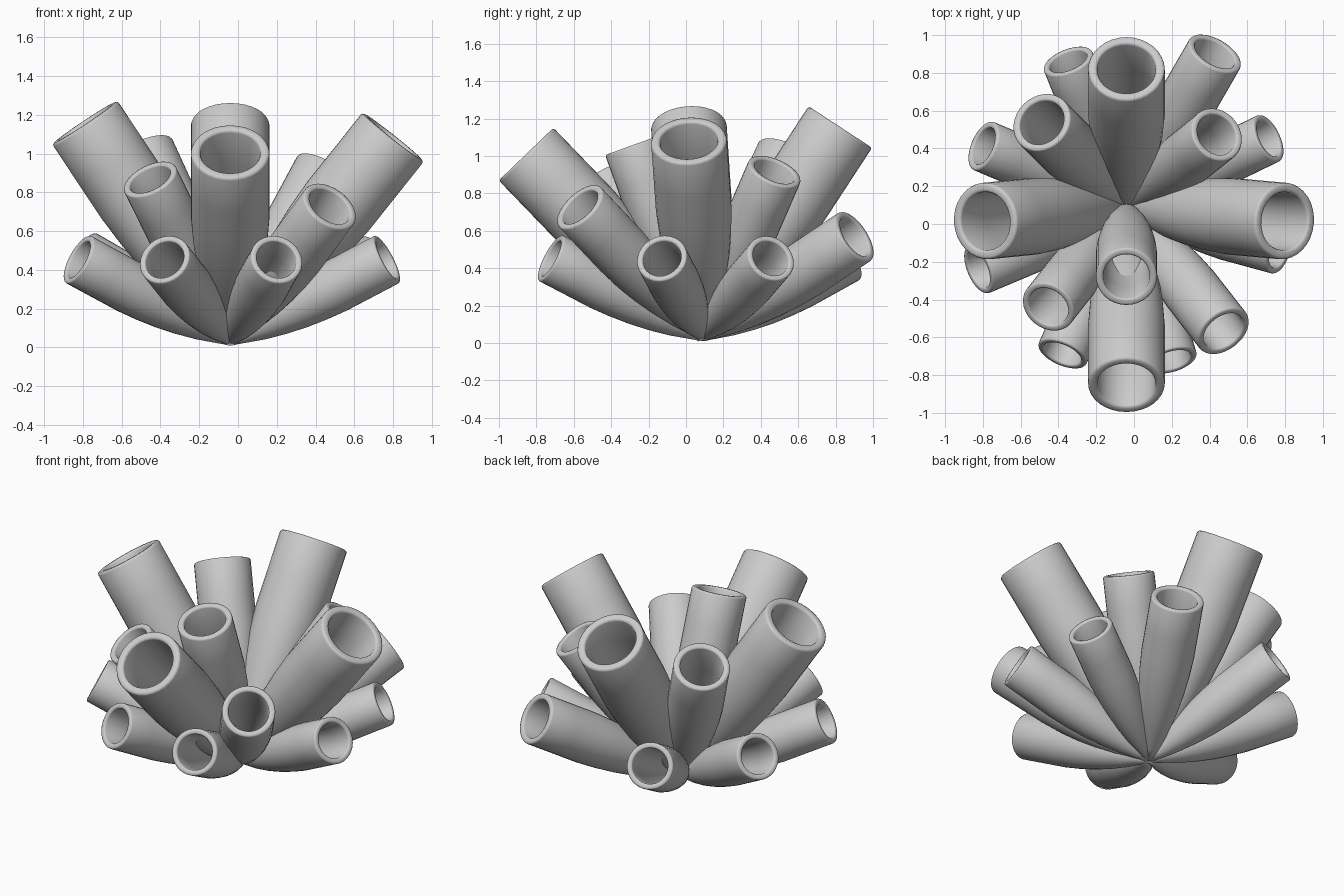
import bpy, bmesh, math
from mathutils import Vector

cube = bpy.data.objects.get("Cube")
if cube:
    bpy.data.objects.remove(cube, do_unlink=True)

# One flat grey for the whole colony
grey = bpy.data.materials.new("soft_grey")
grey.use_nodes = True
colour = (0.6, 0.6, 0.6, 1)
grey.diffuse_color = colour
bsdf = next(n for n in grey.node_tree.nodes if n.type == "BSDF_PRINCIPLED")
bsdf.inputs["Base Color"].default_value = colour
bsdf.inputs["Roughness"].default_value = 0.7

ROOT = Vector((-0.04, 0.09, 0.03))
SIDES = 32
# Outer swelling of a tube: (fraction of length, fraction of radius)
SWELL = [(0, 0.15), (0.08, 0.32), (0.18, 0.53), (0.3, 0.72), (0.42, 0.86),
         (0.54, 0.95), (0.66, 1), (0.82, 1)]
BORE = 0.76


def tube(name, tip, radius):
    """Hollow tube growing from the shared root to the centre of its rim."""
    axis = Vector(tip) - ROOT
    length = axis.length
    lip = 0.07 * radius
    outer = [(radius * r, length * t) for t, r in SWELL]
    rim = [(radius, length - lip), (radius - 0.3 * lip, length - 0.3 * lip),
           (radius - lip, length), (radius * BORE + lip, length),
           (radius * BORE + 0.3 * lip, length - 0.3 * lip),
           (radius * BORE, length - lip)]
    inner = [(r * BORE, z) for r, z in reversed(outer[1:])]
    profile = [(0, 0)] + outer + rim + inner + [(0, inner[-1][1])]

    bm = bmesh.new()
    verts = [bm.verts.new((r, 0, z)) for r, z in profile]
    edges = [bm.edges.new(pair) for pair in zip(verts, verts[1:])]
    bmesh.ops.spin(bm, geom=verts + edges, cent=(0, 0, 0), axis=(0, 0, 1),
                   angle=math.tau, steps=SIDES, use_merge=True)
    bmesh.ops.remove_doubles(bm, verts=bm.verts, dist=0.0001)
    bmesh.ops.recalc_face_normals(bm, faces=bm.faces)
    for face in bm.faces:
        face.smooth = True
    mesh = bpy.data.meshes.new(name)
    bm.to_mesh(mesh)
    bm.free()
    mesh.materials.append(grey)
    obj = bpy.data.objects.new(name, mesh)
    obj.location = ROOT
    obj.rotation_euler = axis.to_track_quat("Z", "Y").to_euler()
    bpy.context.collection.objects.link(obj)


# Four large tubes in a cross
LARGE = {
    "back": (-0.04, 0.825, 1.155),
    "front": (-0.04, -0.855, 1.01),
    "right": (-0.79, 0.015, 1.16),
    "left": (0.80, 0.015, 1.085),
}
for side, tip in LARGE.items():
    tube("large_tube_" + side, tip, 0.203)

# Medium tubes between and inside the cross
MEDIUM = {
    "back_right": ((-0.49, 0.54, 1.01), 0.165),
    "back_left": ((0.44, 0.475, 0.92), 0.15),
    "front_middle": ((-0.04, -0.28, 1.06), 0.162),
    "front_left": ((0.475, -0.57, 0.73), 0.155),
    "front_right": ((-0.455, -0.44, 0.87), 0.148),
}
for side, (tip, radius) in MEDIUM.items():
    tube("medium_tube_" + side, tip, radius)

# Low outer ring of small tubes
SMALL = {
    "back_left": ((0.43, 0.905, 0.57), 0.155),
    "back_right": ((-0.35, 0.865, 0.46), 0.138),
    "right_back": ((-0.80, 0.415, 0.47), 0.138),
    "right_front": ((-0.825, -0.24, 0.455), 0.138),
    "left_back": ((0.715, 0.455, 0.455), 0.135),
    "left_front": ((0.77, -0.13, 0.455), 0.138),
    "front_right": ((-0.38, -0.69, 0.455), 0.138),
    "front_left": ((0.2, -0.725, 0.455), 0.138),
}
for side, (tip, radius) in SMALL.items():
    tube("small_tube_" + side, tip, radius)
